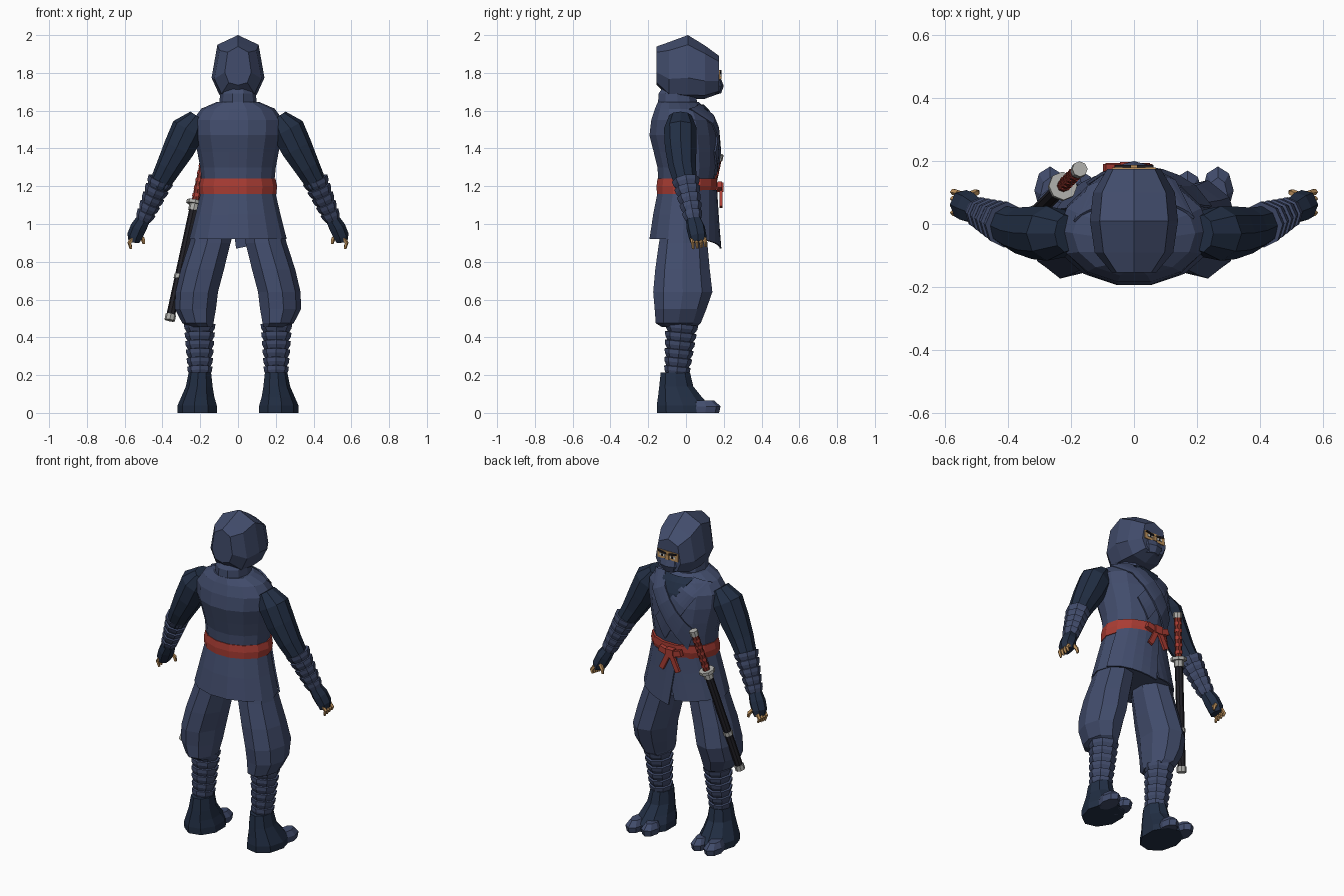
import bpy, bmesh, math
from mathutils import Vector

cube = bpy.data.objects.get("Cube")
if cube:
    bpy.data.objects.remove(cube)


def material(name, r, g, b):
    m = bpy.data.materials.new(name)
    m.use_nodes = True
    m.diffuse_color = (r, g, b, 1)
    m.node_tree.nodes["Principled BSDF"].inputs["Base Color"].default_value = (r, g, b, 1)
    return m


NAVY = material("navy cloth", .054, .073, .15)
DARK = material("dark navy cloth", .016, .028, .058)
RED = material("red sash", .40, .046, .034)
GRIP = material("dark red grip", .2, .026, .018)
SKIN = material("skin", .52, .29, .11)
METAL = material("pale metal", .42, .42, .40)
BLACK = material("black lacquer", .015, .014, .019)
WHITE = material("eye white", .75, .75, .72)


def finish(name, bm, mat, mirror=False, thick=0):
    bmesh.ops.recalc_face_normals(bm, faces=bm.faces)
    me = bpy.data.meshes.new(name)
    bm.to_mesh(me)
    bm.free()
    me.materials.append(mat)
    ob = bpy.data.objects.new(name, me)
    bpy.context.collection.objects.link(ob)
    if thick:
        mod = ob.modifiers.new("thickness", 'SOLIDIFY')
        mod.thickness, mod.offset = thick, 0
    if mirror:
        ob.modifiers.new("mirror", 'MIRROR')
    return ob


def circle(n):
    return [(math.cos(math.tau * i / n), math.sin(math.tau * i / n)) for i in range(n)]


def loft(name, rings, mat, shape, mirror=False):
    """Skin rings given as (centre, half-axis u, half-axis v)."""
    bm = bmesh.new()
    rows = [[bm.verts.new(c + u * a + v * b) for a, b in shape] for c, u, v in rings]
    n = len(shape)
    for lo, hi in zip(rows, rows[1:]):
        for i in range(n):
            bm.faces.new((lo[i], lo[(i + 1) % n], hi[(i + 1) % n], hi[i]))
    bm.faces.new(rows[0])
    bm.faces.new(rows[-1])
    return finish(name, bm, mat, mirror)


def stack(name, rings, mat, sides=8, mirror=False):
    """Level rings: (centre x, z, half width, back y, front y)."""
    return loft(name, [(Vector((x, (y0 + y1) / 2, z)), Vector((w, 0, 0)),
                        Vector((0, (y1 - y0) / 2, 0))) for x, z, w, y0, y1 in rings],
                mat, circle(sides), mirror)


def tube(name, path, mat, sides=8, mirror=False):
    """Rings square to a path: (point, radius sideways, radius in depth)."""
    pts = [Vector(p) for p, a, b in path]
    rings = []
    for i, (p, a, b) in enumerate(path):
        t = (pts[min(i + 1, len(pts) - 1)] - pts[max(i - 1, 0)]).normalized()
        u = t.cross(Vector((0, 1, 0))).normalized()
        rings.append((pts[i], u * a, t.cross(u) * b))
    return loft(name, rings, mat, circle(sides), mirror)


def box(name, centre, size, mat, mirror=False, tilt=0):
    bm = bmesh.new()
    bmesh.ops.create_cube(bm, size=1)
    c, s = math.cos(tilt), math.sin(tilt)
    for v in bm.verts:
        x, y, z = (v.co[i] * size[i] for i in range(3))
        v.co = Vector((x * c - z * s, y, x * s + z * c)) + Vector(centre)
    return finish(name, bm, mat, mirror)


# Tunic body
SKIRT = [(0, .92, .258, -.198, .165), (0, 1.05, .225, -.178, .155), (0, 1.2, .19, -.148, .145)]
CHEST = [(0, 1.3, .2, -.155, .16), (0, 1.38, .215, -.175, .165),
         (0, 1.47, .235, -.198, .162), (0, 1.55, .238, -.188, .145),
         (0, 1.61, .195, -.168, .11), (0, 1.645, .115, -.152, .07)]
BODY = SKIRT + CHEST
stack("tunic", BODY, NAVY, 14)
stack("collar", [(0, 1.62, .1, -.155, .07), (0, 1.69, .095, -.15, .055),
                 (0, 1.72, .085, -.13, .06)], NAVY, 10)


def front(x, z):
    """Depth of the tunic's face side at a given spot."""
    for lo, hi in zip(BODY, BODY[1:]):
        if z <= hi[1] or hi is BODY[-1]:
            k = max(-.4, min(1, (z - lo[1]) / (hi[1] - lo[1])))
            w, y0, y1 = (lo[i] + (hi[i] - lo[i]) * k for i in (2, 3, 4))
            return (y0 + y1) / 2 + (y1 - y0) / 2 * math.sqrt(max(0, 1 - (x / w) ** 2))


def patch(name, corners, mat, lift=.006, n=5, thick=.009):
    """Cloth panel laid over the tunic; corners are (x, z)."""
    a, b, c, d = (Vector(p) for p in corners)
    bm = bmesh.new()
    grid = []
    for i in range(n + 1):
        row = []
        for j in range(n + 1):
            p = a.lerp(b, i / n).lerp(d.lerp(c, i / n), j / n)
            row.append(bm.verts.new((p.x, front(p.x, p.y) + lift, p.y)))
        grid.append(row)
    for i in range(n):
        for j in range(n):
            bm.faces.new((grid[i][j], grid[i + 1][j], grid[i + 1][j + 1], grid[i][j + 1]))
    return finish(name, bm, mat, thick=thick)


# Crossed lapels, undershirt and skirt flaps
patch("undershirt", [(-.1, 1.63), (.1, 1.63), (.01, 1.49), (-.01, 1.49)], DARK, .004)
patch("under_lapel", [(-.19, 1.61), (-.09, 1.635), (.1, 1.38), (.03, 1.26)], NAVY, .006)
patch("over_lapel", [(.19, 1.61), (.09, 1.635), (-.15, 1.34), (-.11, 1.22)], NAVY, .016)
patch("over_flap", [(-.05, 1.18), (.18, 1.18), (.245, .92), (-.01, .87)], NAVY, .014)
patch("under_flap", [(-.18, 1.18), (.04, 1.18), (-.04, .9), (-.245, .92)], NAVY, .004)

# Sash with knot
stack("sash", [(0, 1.16, .203, -.158, .158), (0, 1.2, .207, -.16, .168),
               (0, 1.24, .198, -.155, .168)], RED, 14)
box("sash_knot", (-.02, .178, 1.195), (.05, .04, .05), RED)
for s in (-1, 1):
    box("sash_loop", (-.02 + s * .045, .178, 1.2), (.06, .025, .035), RED, tilt=s * .3)
    box("sash_tail", (-.02 + s * .035, .186, 1.135), (.03, .016, .1), RED, tilt=s * .45)

# Hood: faceted shape swept from back to face
half = [(.78, .7), (1, -.33), (.7, -.87)]
hood_shape = [(0, 1)] + half + [(0, -1)] + [(-a, b) for a, b in reversed(half)]
hood = [(-.155, .07, 1.735, 1.94), (-.09, .125, 1.67, 1.963), (.01, .14, 1.66, 2.0),
        (.1, .13, 1.663, 1.945), (.175, .085, 1.69, 1.89)]
loft("hood", [(Vector((0, y, (b + t) / 2)), Vector((w, 0, 0)), Vector((0, 0, (t - b) / 2)))
              for y, w, b, t in hood], NAVY, hood_shape)
stack("face_mask", [(0, 1.69, .045, .11, .185), (0, 1.73, .07, .11, .2),
                    (0, 1.768, .065, .11, .186)], NAVY, 8)

# Eye opening
box("eye_opening", (0, .176, 1.79), (.14, .009, .05), SKIN)
box("nose_bridge", (0, .18, 1.782), (.022, .016, .03), SKIN)
box("eye", (.035, .1805, 1.787), (.034, .007, .013), WHITE, True)
box("pupil", (.033, .184, 1.787), (.011, .006, .013), BLACK, True)
box("brow", (.036, .183, 1.805), (.052, .009, .01), BLACK, True, tilt=.2)

# Sleeves, forearm wraps, hands
tube("sleeve", [((.215, -.03, 1.57), .045, .06), ((.262, -.03, 1.5), .092, .088),
                ((.31, -.028, 1.4), .086, .085), ((.365, -.02, 1.3), .07, .074),
                ((.42, 0, 1.2), .055, .06)], DARK, 9, True)


def wraps(start, end, r0, r1, bands):
    """Rings for stacked bandage turns, wide at the upper edge."""
    a, b = Vector(start), Vector(end)
    path = []
    for i in range(bands):
        for k, swell in ((i + .02, 1.1), (i + .5, 1.08), (i + .96, .93)):
            r = (r0 + (r1 - r0) * k / bands) * swell
            path.append((a.lerp(b, k / bands), r, r * 1.05))
    return path


tube("forearm_wrap", wraps((.408, -.002, 1.235), (.502, .04, 1.02), .064, .042, 5), NAVY, 8, True)
tube("glove", [((.497, .038, 1.03), .037, .04), ((.525, .052, .98), .045, .05),
               ((.545, .062, .935), .043, .048), ((.55, .065, .905), .03, .042)], DARK, 7, True)
for i in range(4):
    y = .032 + i * .022
    tube("finger", [((.558, y, .925), .012, .011), ((.575, y + .004, .9), .011, .01),
                    ((.566, y + .006, .868 + .004 * i), .007, .007)], SKIN, 5, True)
tube("thumb", [((.525, .09, .945), .013, .012), ((.503, .1, .92), .012, .011),
               ((.498, .102, .895), .008, .008)], SKIN, 5, True)

# Baggy trousers
stack("trouser_leg", [(.19, .455, .06, -.13, .06), (.21, .475, .085, -.162, .08),
                      (.222, .55, .112, -.168, .11), (.215, .64, .116, -.176, .142),
                      (.185, .76, .118, -.165, .128), (.145, .9, .112, -.145, .115),
                      (.12, 1.05, .1, -.12, .1)], NAVY, 9, True)

# Shin wraps
tube("shin_wrap", wraps((.203, -.022, .47), (.202, -.05, .2), .076, .058, 6), NAVY, 8, True)

# Split-toe boots
stack("boot", [(.212, 0, .108, -.155, .13), (.213, .04, .107, -.157, .125),
               (.21, .085, .09, -.15, .085), (.203, .14, .073, -.143, .04),
               (.2, .215, .061, -.135, .022)], DARK, 9, True)
for part, x, w, y in (("big_toe", .17, .047, .17), ("outer_toes", .267, .05, .183)):
    stack(part, [(x, 0, w * .9, .03, y - .008), (x, .035, w, .03, y),
                 (x, .066, w * .6, .04, y - .035)], NAVY, 8, True)

# Sheathed sword
top, tip = Vector((-.172, .175, 1.37)), Vector((-.362, -.015, .49))
for part, a, b, r, mat in (
        ("pommel", 0, .035, .025, METAL), ("sword_grip", .03, .285, .02, GRIP),
        ("sword_guard", .282, .302, .046, METAL), ("sheath_throat", .3, .34, .028, METAL),
        ("sheath", .33, .975, .023, BLACK), ("sheath_band", .725, .75, .027, METAL),
        ("sheath_tip", .965, 1, .028, METAL)):
    tube(part, [(top.lerp(tip, t), r, r) for t in (a, b)], mat, 8)
for i in range(5):
    t = .06 + i * .045
    tube("grip_cord", [(top.lerp(tip, k), .023, .023) for k in (t, t + .018)], RED, 6)
